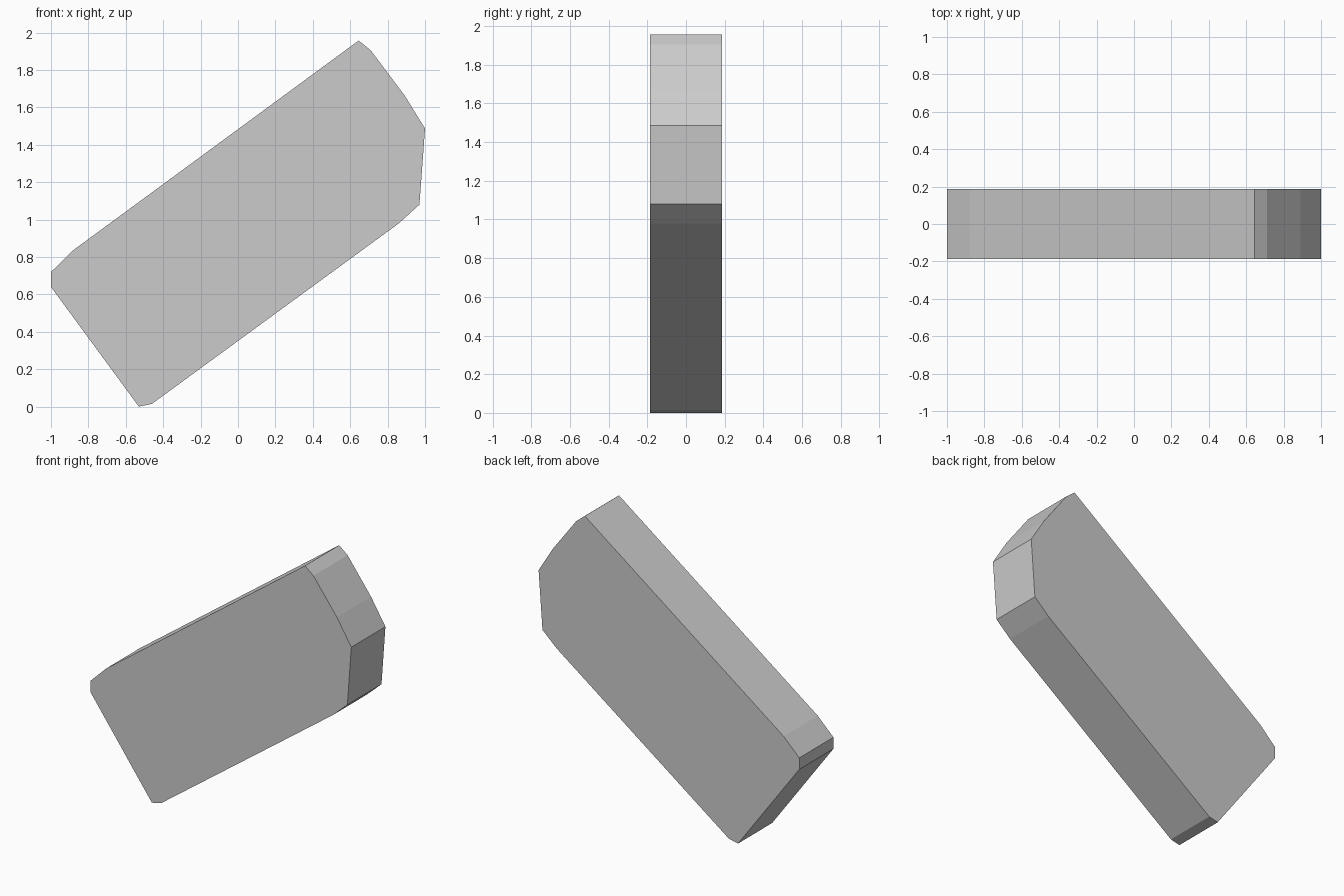
import bpy, bmesh

if "Cube" in bpy.data.objects:
    bpy.data.objects.remove(bpy.data.objects["Cube"])

HALF_DEPTH = 0.187

# Outline of the tilted slab seen from the front (x, z)
outline = [
    (-0.53, 0.0), (-0.46, 0.015),               # lower corner
    (0.86, 0.98), (0.97, 1.08),                 # right underside
    (1.0, 1.487), (0.89, 1.665),                # pointed end
    (0.71, 1.905), (0.645, 1.957),              # top corner
    (-0.88, 0.837), (-1.0, 0.72), (-1.0, 0.64)  # left corner
]

# Slab: front face extruded straight back
bm = bmesh.new()
front = bm.faces.new([bm.verts.new((x, -HALF_DEPTH, z)) for x, z in outline])
result = bmesh.ops.extrude_face_region(bm, geom=[front], use_keep_orig=True)
back_verts = [g for g in result["geom"] if isinstance(g, bmesh.types.BMVert)]
bmesh.ops.translate(bm, verts=back_verts, vec=(0, 2 * HALF_DEPTH, 0))
bmesh.ops.recalc_face_normals(bm, faces=bm.faces)

mesh = bpy.data.meshes.new("slab")
bm.to_mesh(mesh)
bm.free()
slab = bpy.data.objects.new("slab", mesh)
bpy.context.collection.objects.link(slab)
